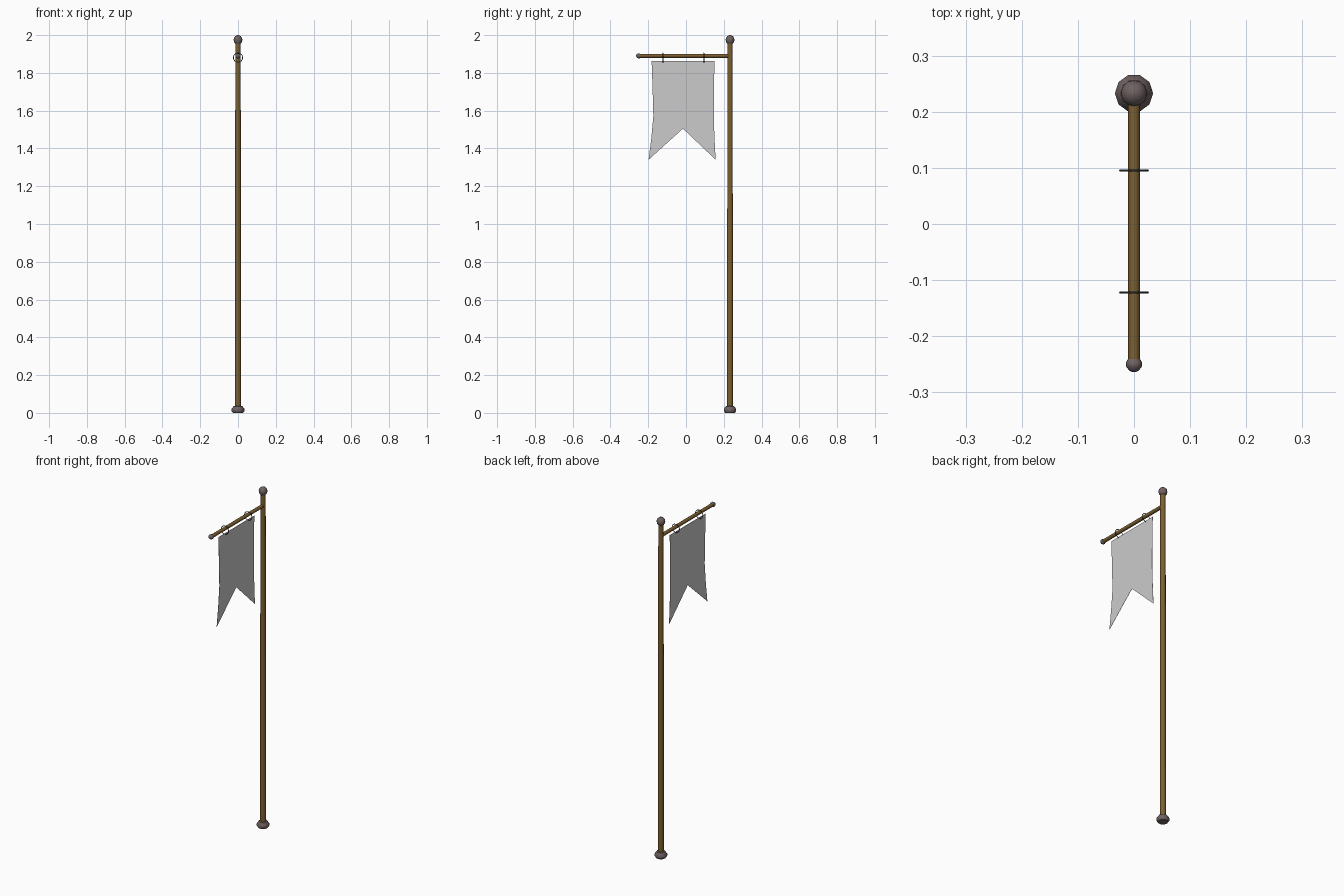
import bpy, bmesh, math
from mathutils import Vector

if "Cube" in bpy.data.objects:
    bpy.data.objects.remove(bpy.data.objects["Cube"])

POLE_Y = 0.233


def material(name, rgb):
    m = bpy.data.materials.new(name)
    m.diffuse_color = (*rgb, 1)
    m.use_nodes = True
    m.node_tree.nodes["Principled BSDF"].inputs["Base Color"].default_value = m.diffuse_color
    return m


wood = material("wood", (0.20, 0.115, 0.03))
metal = material("aged_metal", (0.16, 0.12, 0.12))
iron = material("dark_iron", (0.06, 0.06, 0.065))


def add_object(name, bm, mat=None, smooth=True):
    bmesh.ops.recalc_face_normals(bm, faces=bm.faces)
    me = bpy.data.meshes.new(name)
    bm.to_mesh(me)
    bm.free()
    ob = bpy.data.objects.new(name, me)
    bpy.context.collection.objects.link(ob)
    if mat:
        me.materials.append(mat)
    if smooth:
        bpy.ops.object.select_all(action='DESELECT')
        ob.select_set(True)
        bpy.context.view_layer.objects.active = ob
        bpy.ops.object.shade_smooth_by_angle(angle=math.radians(40))
    return ob


def lathe(name, profile, sides, mat, loc, rot=(0, 0, 0)):
    """Closed solid turned around z from (radius, height) points."""
    bm = bmesh.new()
    rings = [[bm.verts.new((r * math.cos(2 * math.pi * i / sides),
                            r * math.sin(2 * math.pi * i / sides), z))
              for i in range(sides)] for r, z in profile]
    for a, b in zip(rings, rings[1:]):
        for i in range(sides):
            j = (i + 1) % sides
            bm.faces.new((a[i], a[j], b[j], b[i]))
    bm.faces.new(rings[0])
    bm.faces.new(rings[-1])
    ob = add_object(name, bm, mat)
    ob.location, ob.rotation_euler = loc, rot
    return ob


# Upright pole with its foot and round finial
lathe("pole", [(0.016, 0.02), (0.0155, 1.0), (0.014, 1.96)], 10, wood, (0, POLE_Y, 0))
lathe("pole_foot", [(0.027, 0), (0.034, 0.009), (0.034, 0.021), (0.024, 0.035), (0.016, 0.037)],
      10, metal, (0, POLE_Y, 0))
lathe("pole_finial", [(0.015, 1.955), (0.021, 1.963), (0.0235, 1.975), (0.021, 1.987),
                      (0.013, 1.996), (0.003, 2.0)], 12, metal, (0, POLE_Y, 0))

# Cross arm reaching forward, with an end knob
toward_front = (math.radians(90), 0, 0)
lathe("cross_arm", [(0.0105, 0), (0.0105, 0.482)], 10, wood, (0, POLE_Y, 1.89), toward_front)
lathe("arm_knob", [(0.011, 0), (0.0145, 0.006), (0.0145, 0.012), (0.009, 0.020), (0.003, 0.023)],
      10, metal, (0, -0.241, 1.89), toward_front)

# Hanging rings
for i, y in enumerate((0.095, -0.122)):
    bpy.ops.mesh.primitive_torus_add(major_radius=0.0245, minor_radius=0.002, major_segments=16,
                                     minor_segments=6, location=(0, y, 1.881), rotation=toward_front)
    ring = bpy.context.object
    ring.name = f"hanging_ring_{i + 1}"
    ring.data.materials.append(iron)

# Swallow-tailed banner: rows of (left, middle, right, side height, middle height)
rows = [(-0.182, 0.151, 1.862, 1.862), (-0.177, 0.148, 1.72, 1.76),
        (-0.173, 0.147, 1.57, 1.65), (-0.184, 0.151, 1.45, 1.57), (-0.198, 0.157, 1.34, 1.505)]
bm = bmesh.new()
grid = [[bm.verts.new((0, l, zs)), bm.verts.new((0, -0.016, zm)), bm.verts.new((0, r, zs))]
        for l, r, zs, zm in rows]
for a, b in zip(grid, grid[1:]):
    for i in range(2):
        bm.faces.new((a[i], a[i + 1], b[i + 1], b[i]))
banner = add_object("banner", bm, smooth=False)
cloth = banner.modifiers.new("cloth_thickness", 'SOLIDIFY')
cloth.thickness = 0.001
cloth.offset = 0
